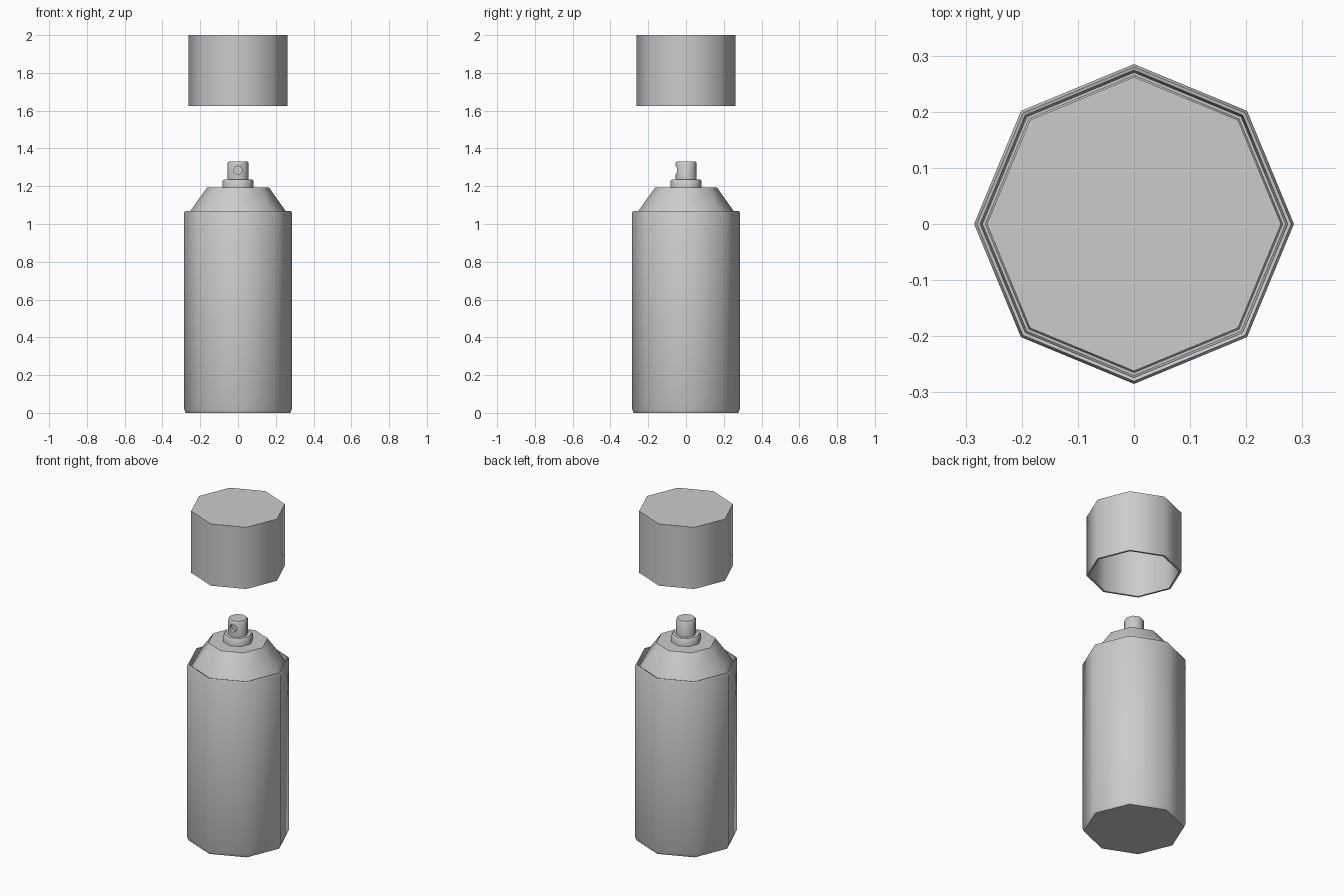
import bpy, bmesh, math

if "Cube" in bpy.data.objects:
    bpy.data.objects.remove(bpy.data.objects["Cube"])

SIDES = 8


def smooth(obj, degrees=50):
    bpy.ops.object.select_all(action='DESELECT')
    obj.select_set(True)
    bpy.context.view_layer.objects.active = obj
    bpy.ops.object.shade_smooth_by_angle(angle=math.radians(degrees))


def lathe(name, profile):
    """Revolve (radius, z) points; the first and last loops are capped."""
    bm = bmesh.new()
    rings = []
    for r, z in profile:
        rings.append([bm.verts.new((r * math.cos(2 * math.pi * i / SIDES),
                                    r * math.sin(2 * math.pi * i / SIDES), z))
                      for i in range(SIDES)])
    for a, b in zip(rings, rings[1:]):
        for i in range(SIDES):
            j = (i + 1) % SIDES
            bm.faces.new((a[i], a[j], b[j], b[i]))
    bm.faces.new(rings[0])
    bm.faces.new(rings[-1])
    bmesh.ops.recalc_face_normals(bm, faces=bm.faces)
    mesh = bpy.data.meshes.new(name)
    bm.to_mesh(mesh)
    bm.free()
    obj = bpy.data.objects.new(name, mesh)
    bpy.context.collection.objects.link(obj)
    return obj


# can body with rolled rim, groove and sloped shoulder
can = lathe("can_body", [(0.277, 0), (0.285, 0.02), (0.285, 1.06), (0.28, 1.07),
                         (0.274, 1.068), (0.27, 1.04), (0.265, 1.04),
                         (0.248, 1.075), (0.165, 1.192)])
smooth(can)

# valve collar
collar = lathe("valve_collar", [(0.083, 1.185), (0.083, 1.228), (0.076, 1.236)])
smooth(collar)

# spray button with a round hole drilled into the front
button = lathe("spray_button", [(0.056, 1.23), (0.056, 1.322), (0.050, 1.33)])
bpy.ops.mesh.primitive_cylinder_add(vertices=16, radius=0.022, depth=0.08,
                                    location=(0, -0.07, 1.285),
                                    rotation=(math.pi / 2, 0, 0))
cutter = bpy.context.object
cutter.name = "hole_cutter"
cutter.hide_render = True
mod = button.modifiers.new("hole", 'BOOLEAN')
mod.operation = 'DIFFERENCE'
mod.solver = 'EXACT'
mod.object = cutter
bpy.context.view_layer.objects.active = button
bpy.ops.object.modifier_apply(modifier=mod.name)
bpy.data.objects.remove(cutter)
smooth(button)

# lifted cap: hollow shell, open at the bottom
cap = lathe("cap", [(0.262, 2.0), (0.262, 1.625), (0.25, 1.625), (0.25, 1.985)])
smooth(cap)
